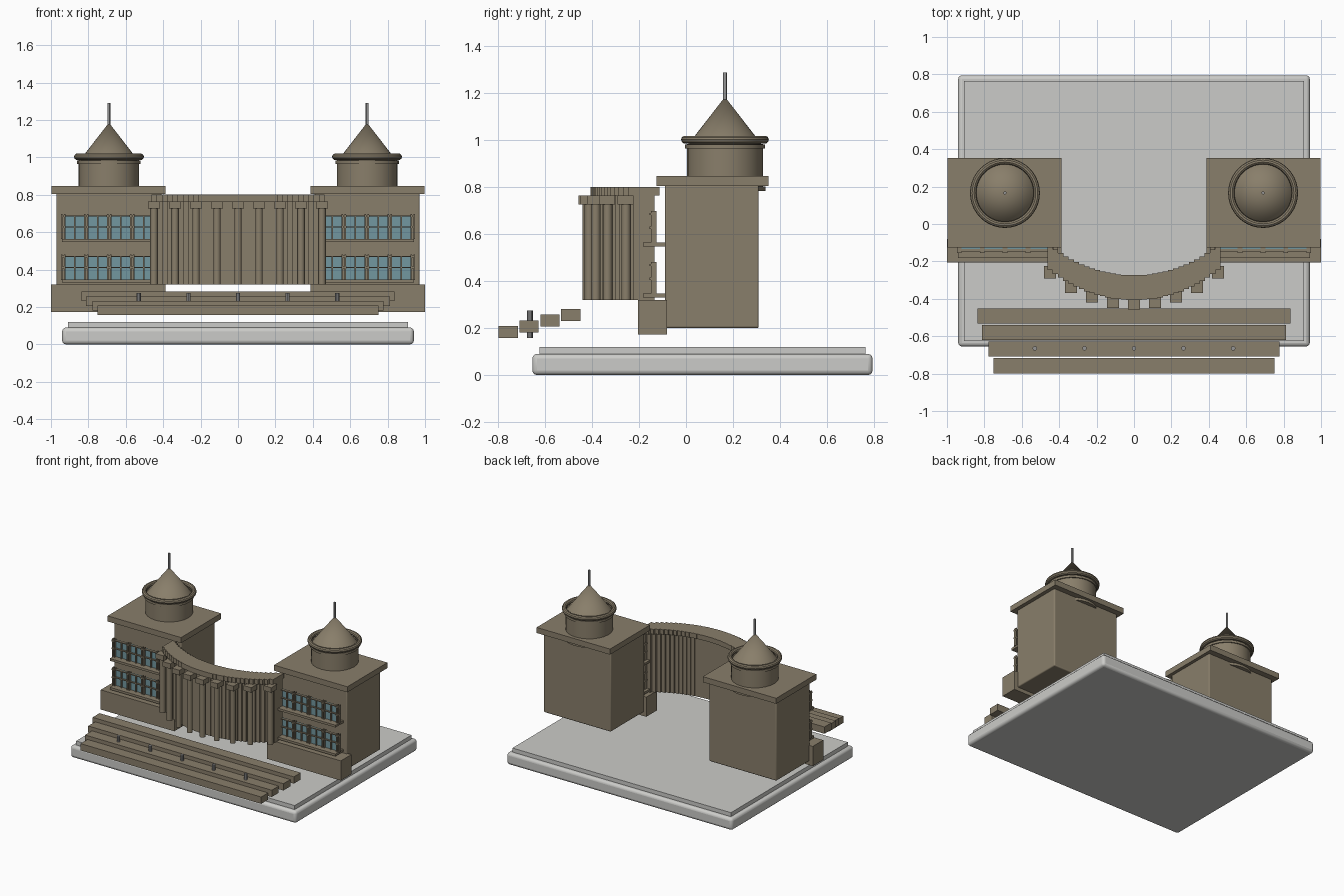
import bpy
from math import sqrt

if "Cube" in bpy.data.objects:
    bpy.data.objects.remove(bpy.data.objects["Cube"])


def material(name, r, g, b):
    m = bpy.data.materials.new(name)
    m.use_nodes = True
    m.diffuse_color = (r, g, b, 1)
    m.node_tree.nodes["Principled BSDF"].inputs["Base Color"].default_value = (r, g, b, 1)
    return m


STONE = material("tan stone", .25, .21, .145)
PALE = material("pale base", .6, .6, .58)
GLASS = material("blue glass", .17, .31, .35)
METAL = material("grey metal", .3, .3, .3)


def finish(name, mat, smooth=False):
    o = bpy.context.object
    o.name = name
    o.data.materials.append(mat)
    if smooth:
        bpy.ops.object.shade_smooth_by_angle()
    return o


def box(name, x0, x1, y0, y1, z0, z1, mat=STONE, bevel=0):
    bpy.ops.mesh.primitive_cube_add(size=1, location=((x0 + x1) / 2, (y0 + y1) / 2, (z0 + z1) / 2))
    o = bpy.context.object
    o.scale = (abs(x1 - x0), y1 - y0, z1 - z0)
    bpy.ops.object.transform_apply(location=False, rotation=False)
    if bevel:
        b = o.modifiers.new("rounded edges", "BEVEL")
        b.width, b.segments = bevel, 3
    return finish(name, mat, bevel > 0)


def cylinder(name, x, y, z0, z1, r, mat=STONE, sides=24, top=None):
    bpy.ops.mesh.primitive_cone_add(vertices=sides, radius1=r, radius2=r if top is None else top,
                                    depth=z1 - z0, location=(x, y, (z0 + z1) / 2))
    return finish(name, mat, True)


def arc(x, radius, centre):
    return centre - sqrt(radius * radius - x * x)


# Base slab
box("base_slab", -.94, .94, -.655, .795, 0, .09, PALE, .02)
box("base_plate", -.91, .91, -.625, .765, .09, .12, PALE)

# Front steps, lowest first
for i, half in enumerate((.752, .778, .813, .838)):
    y, z = -.798 + i * .0885, .157 + i * .0245
    box("step", -half, half, y, y + .082, z, z + .051)
for i in range(-2, 3):
    cylinder("step_post", i * .265, -.665, .157, .275, .012, METAL, 10)

# Curved wall and cornice, built of straight upright blocks
COUNT = 33
for i in range(COUNT):
    x = (i - COUNT // 2) * .028
    y = arc(x, .707, .367)
    box("curved_wall", x - .0145, x + .0145, y - .046, y + .046, .32, .768)
    box("curved_cornice", x - .0145, x + .0145, y - .066, y + .066, .765, .802)

# Colonnade
for i in range(-4, 5):
    x = i * .1123
    y = arc(x, .69, .268)
    cylinder("column", x, y, .32, .73, .02, sides=16)
    box("capital", x - .032, x + .032, y - .036, y + .032, .727, .765)

# Two matching wings
for s in (-1, 1):
    box("tower_body", s * .97, s * .41, -.09, .31, .2, .81, bevel=.008)
    box("tower_cap", s * .998, s * .387, -.125, .352, .805, .847)
    box("plinth", s * 1, s * .387, -.205, -.08, .172, .32)

    # Turret
    x, y = s * .69, .166
    cylinder("turret_drum", x, y, .79, .985, .162)
    cylinder("drum_lower_band", x, y, .785, .803, .173)
    cylinder("drum_upper_band", x, y, .965, .982, .17)
    bpy.ops.mesh.primitive_torus_add(location=(x, y, 1.003), major_radius=.17, minor_radius=.017,
                                     major_segments=40, minor_segments=10)
    finish("turret_ring", STONE, True)
    cylinder("turret_roof", x, y, .985, 1.185, .155, sides=32, top=0)
    cylinder("finial", x, y, 1.16, 1.29, .008, METAL, 12)

    # Two storeys of windows
    for z in (.345, .562):
        box("window_sill", s * .94, s * .41, -.183, -.09, z - .015, z + .002)
        for i in range(4):
            x = s * (.505 + i * .1225)
            box("window_glass", x - .052, x + .052, -.134, -.126, z, z + .128, GLASS)
            box("window_mullion", x - .004, x + .004, -.146, -.126, z, z + .128)
            for h in (.065, .124):
                box("window_bar", x - .056, x + .056, -.146, -.126, z + h - .003, z + h + .004)
        for i in range(5):
            x = s * (.444 + i * .1225)
            for side in (-1, 1):
                box("window_jamb", x + side * .008 - .004, x + side * .008 + .004,
                    -.15, -.126, z, z + .136)
            for h in (.065, .124):
                box("jamb_block", x - .013, x + .013, -.155, -.126, z + h - .005, z + h + .005)
